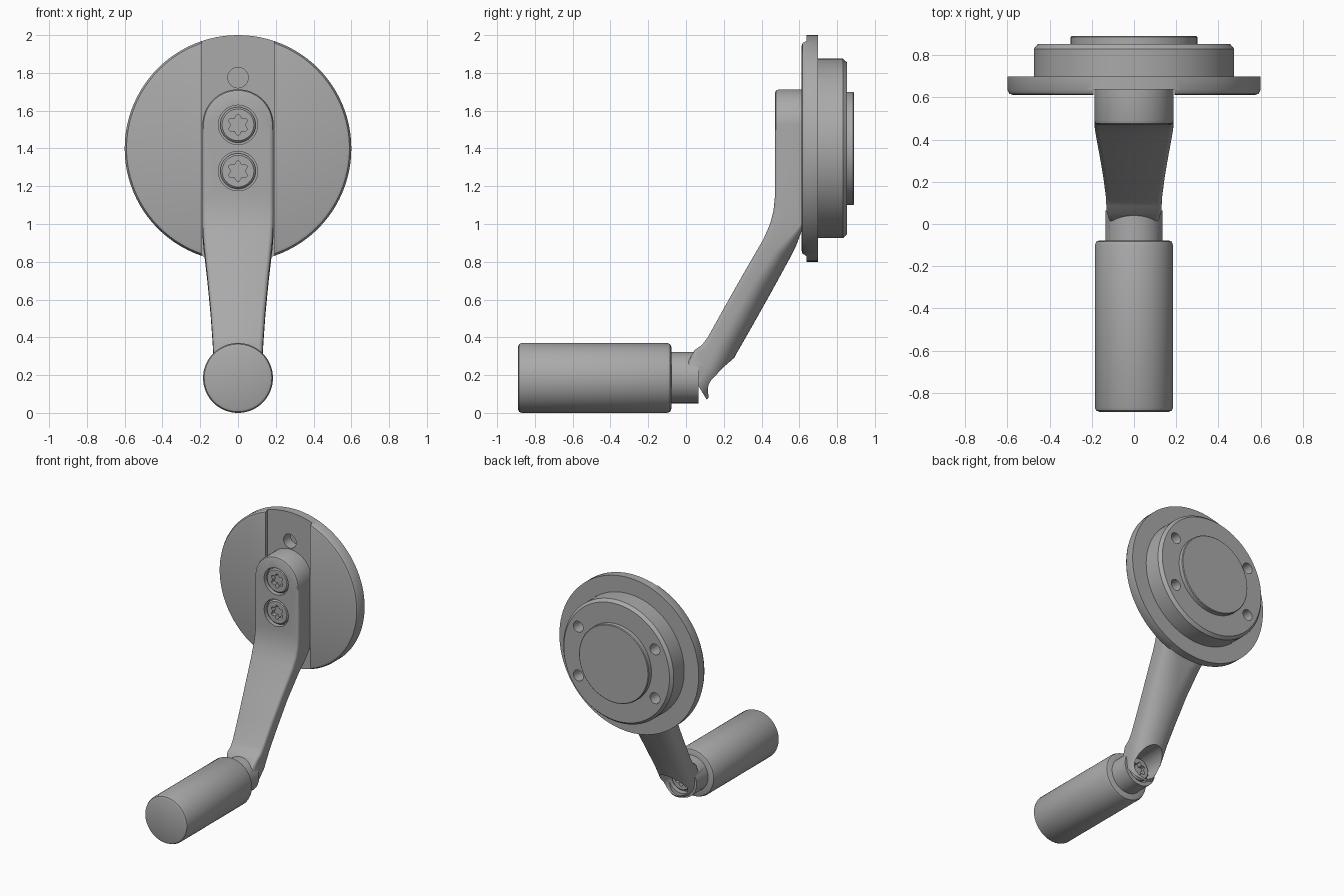
import bpy, bmesh
from math import sin, cos, pi, radians
from mathutils import Vector

if "Cube" in bpy.data.objects:
    bpy.data.objects.remove(bpy.data.objects["Cube"])

metal = bpy.data.materials.new("grey_metal")
metal.use_nodes = True
GREY = (0.4, 0.4, 0.4, 1)
metal.diffuse_color = GREY
metal.node_tree.nodes["Principled BSDF"].inputs["Base Color"].default_value = GREY


def finish(name, bm):
    bmesh.ops.remove_doubles(bm, verts=bm.verts, dist=1e-5)
    bmesh.ops.recalc_face_normals(bm, faces=bm.faces)
    mesh = bpy.data.meshes.new(name)
    bm.to_mesh(mesh)
    bm.free()
    mesh.materials.append(metal)
    obj = bpy.data.objects.new(name, mesh)
    bpy.context.collection.objects.link(obj)
    return obj


def loft(name, rings):
    """Skin closed rings of points and cap both ends."""
    bm = bmesh.new()
    rows = [[bm.verts.new(p) for p in ring] for ring in rings]
    n = len(rows[0])
    for a, b in zip(rows, rows[1:]):
        for i in range(n):
            j = (i + 1) % n
            bm.faces.new((a[i], a[j], b[j], b[i]))
    bm.faces.new(rows[0])
    bm.faces.new(rows[-1])
    return finish(name, bm)


def turned(name, profile, x=0, z=0, sides=64):
    """Round part along y from (radius, y) pairs."""
    angles = [2 * pi * i / sides for i in range(sides)]
    return loft(name, [[(x + r * cos(a), y, z + r * sin(a)) for a in angles]
                       for r, y in profile])


def rod(name, r, y0, y1, x=0, z=0, sides=48):
    return turned(name, [(r, y0), (r, y1)], x, z, sides)


def combine(obj, other, operation="DIFFERENCE"):
    mod = obj.modifiers.new("join", "BOOLEAN")
    mod.operation, mod.object, mod.solver = operation, other, "EXACT"
    bpy.context.view_layer.objects.active = obj
    bpy.ops.object.modifier_apply(modifier=mod.name)
    bpy.data.objects.remove(other)


def smooth(obj):
    bpy.ops.object.select_all(action="DESELECT")
    obj.select_set(True)
    bpy.context.view_layer.objects.active = obj
    bpy.ops.object.shade_smooth_by_angle(angle=radians(32))


def screw(name, top, z, facing, r):
    """Button screw with a six-lobed socket; facing is the y direction."""
    head = turned(name, [(r, top - facing * 0.06), (r, top - facing * 0.01),
                         (r - 0.01, top)], z=z, sides=40)
    ring = [(0.046 + 0.009 * cos(6 * t), t) for t in [2 * pi * i / 48 for i in range(48)]]
    socket = loft("socket", [[(q * sin(t), y, z + q * cos(t)) for q, t in ring]
                             for y in (top - facing * 0.035, top + facing * 0.05)])
    combine(head, socket)
    smooth(head)


# Round hub: wide flange, stepped back and centre pad
HUB_Z = 1.4
hub = turned("hub", [(0.575, 0.612), (0.59, 0.617), (0.6, 0.635), (0.6, 0.7), (0.475, 0.7),
                     (0.475, 0.83), (0.455, 0.853), (0.3, 0.853), (0.3, 0.885),
                     (0.295, 0.89)], z=HUB_Z, sides=96)

# Vertical slot across the front of the hub
corners = [(-0.193, 0.5), (0.193, 0.5), (0.193, 0.637), (-0.193, 0.637)]
combine(hub, loft("slot", [[(x, y, z) for x, y in corners] for z in (0.5, 2.5)]))

# Locating hole in front, four bolt holes behind
combine(hub, rod("locating_hole", 0.054, 0.5, 0.72, z=1.775))
for sx in (-1, 1):
    for sz in (-1, 1):
        combine(hub, rod("bolt_hole", 0.042, 0.75, 1, sx * 0.33, HUB_Z + sz * 0.19, 32))
smooth(hub)


# Arm: flat at the top, tapering and rounding at the back toward the grip
def section(fy, fz, by, bz, w, roundness):
    front, back = Vector((0, fy, fz)), Vector((0, by, bz))
    depth = (back - front).length
    across = (back - front) / depth
    rx = 0.008 + roundness * (w - 0.012)
    ry = 0.008 + roundness * 0.1
    half = [(w - 0.022 + 0.022 * sin(t), 0.022 - 0.022 * cos(t))
            for t in [i * pi / 8 for i in range(5)]]
    half += [(w - rx + rx * cos(t), depth - ry + ry * sin(t))
             for t in [i * pi / 20 for i in range(11)]]
    outline = half + [(-u, v) for u, v in reversed(half)]
    return [front + across * v + Vector((u, 0, 0)) for u, v in outline]


stations = [
    (0.47, 1.525, 0.64, 1.525, 0.188, 0),
    (0.47, 1.14, 0.64, 1.04, 0.188, 0),
    (0.463, 1.07, 0.615, 0.97, 0.188, 0.15),
    (0.445, 1.0, 0.585, 0.89, 0.187, 0.5),
    (0.41, 0.92, 0.545, 0.81, 0.182, 0.8),
    (0.3, 0.73, 0.452, 0.64, 0.162, 1),
    (0.2, 0.553, 0.352, 0.462, 0.145, 1),
    (0.115, 0.4, 0.265, 0.31, 0.134, 1),
    (0.085, 0.36, 0.235, 0.25, 0.132, 1),
    (0.045, 0.332, 0.19, 0.17, 0.13, 1),
    (0, 0.25, 0.11, 0.07, 0.115, 1),
]
arm = loft("arm", [section(*s) for s in stations])
combine(arm, turned("arm_top", [(0.166, 0.47), (0.182, 0.4765), (0.188, 0.492), (0.188, 0.64)],
                    z=1.525), "UNION")
combine(arm, rod("boss", 0.136, -0.1, 0.065, z=0.187), "UNION")

# Screw pockets in the arm, and the screws
combine(arm, rod("grip_pocket", 0.105, 0.02, 0.5, z=0.187))
screw_heights = (1.28, 1.525)
for z in screw_heights:
    combine(arm, rod("pocket", 0.104, 0.3, 0.515, z=z))
smooth(arm)
for i, z in enumerate(screw_heights):
    screw(f"arm_screw_{i + 1}", 0.48, z, -1, 0.094)
screw("grip_screw", 0.06, 0.187, 1, 0.088)

# Cylindrical grip
grip = turned("grip", [(0.165, -0.89), (0.179, -0.884), (0.185, -0.87), (0.185, -0.1),
                       (0.179, -0.084), (0.165, -0.078)], z=0.185)
smooth(grip)
